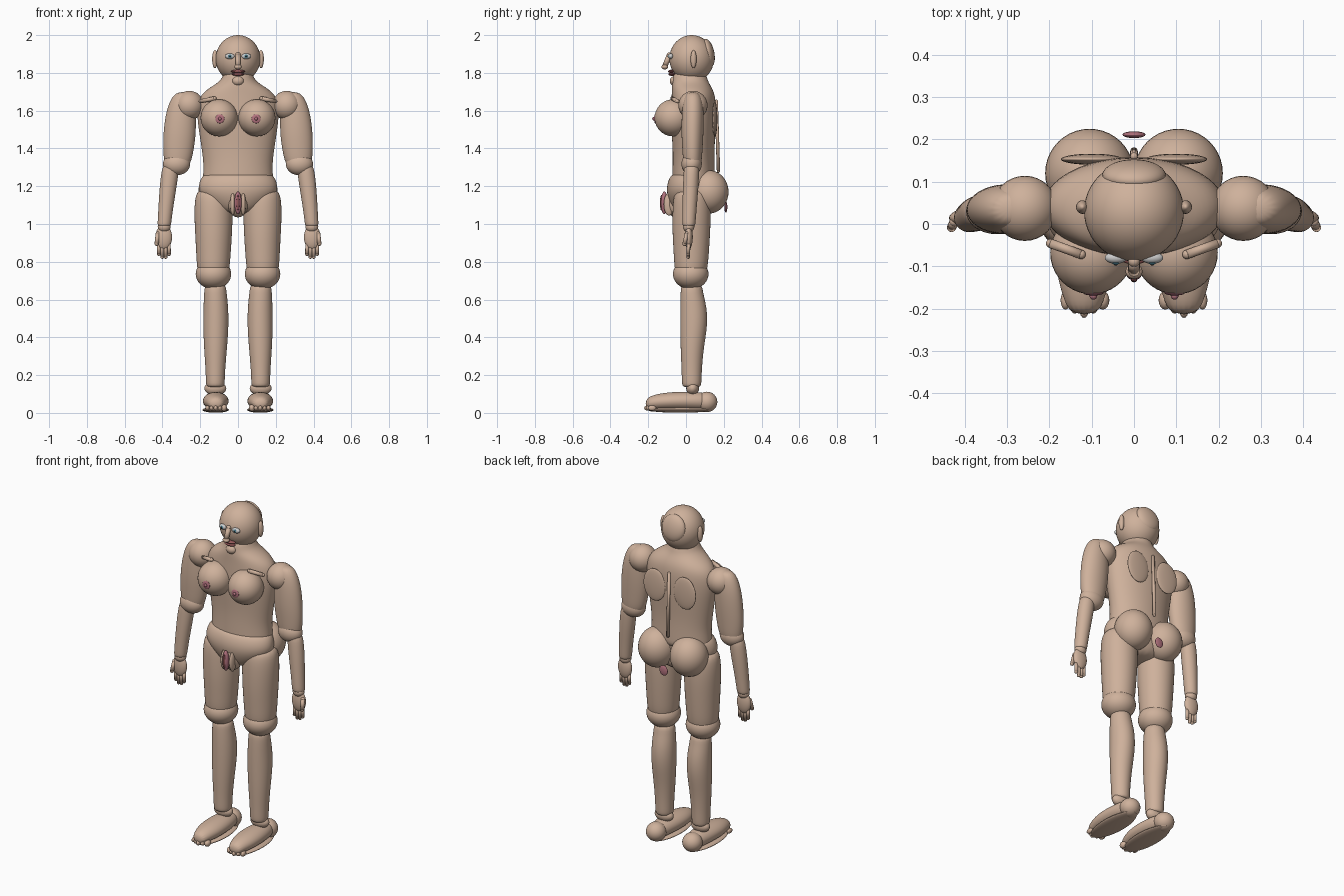
import bpy, math
from mathutils import Vector


def material(name, rgb):
    m = bpy.data.materials.new(name)
    m.diffuse_color = (*rgb, 1)
    return m


SKIN = material("skin", (0.62, 0.44, 0.33))
PINK = material("pink", (0.45, 0.17, 0.21))
LIP = material("lip", (0.30, 0.10, 0.10))
WHITE = material("eye_white", (0.9, 0.9, 0.9))
IRIS = material("iris", (0.10, 0.30, 0.40))
BLACK = material("pupil", (0.02, 0.02, 0.02))


def finish(ob, name, mat):
    ob.name = name
    ob.data.materials.append(mat)
    for p in ob.data.polygons:
        p.use_smooth = True
    return ob


def ball(name, loc, rad, mat=SKIN, rot=(0, 0, 0), seg=32):
    bpy.ops.mesh.primitive_uv_sphere_add(segments=seg, ring_count=seg // 2, location=loc, rotation=rot)
    ob = bpy.context.object
    ob.scale = rad
    return finish(ob, name, mat)


def loft(name, rings, axis="z", mat=SKIN, n=16, level=2):
    """Skin elliptical rings (x, y, z, r1, r2) stacked along z or y."""
    verts, faces = [], []
    for x, y, z, a, b in rings:
        for i in range(n):
            t = 2 * math.pi * i / n
            c, s = a * math.cos(t), b * math.sin(t)
            verts.append((x + c, y + s, z) if axis == "z" else (x + c, y, z + s))
    for r in range(len(rings) - 1):
        for i in range(n):
            j = (i + 1) % n
            faces.append((r * n + i, r * n + j, r * n + n + j, r * n + n + i))
    faces.append(tuple(range(n - 1, -1, -1)))
    faces.append(tuple(range((len(rings) - 1) * n, len(rings) * n)))
    if (rings[-1][2] < rings[0][2]) if axis == "z" else (rings[-1][1] > rings[0][1]):
        faces = [f[::-1] for f in faces]
    me = bpy.data.meshes.new(name)
    me.from_pydata(verts, [], faces)
    ob = bpy.data.objects.new(name, me)
    bpy.context.collection.objects.link(ob)
    mod = ob.modifiers.new("smooth", "SUBSURF")
    mod.levels = mod.render_levels = level
    return finish(ob, name, mat)


def rod(name, p, q, r, mat=SKIN):
    """Round-ended rod between two points."""
    p, q = Vector(p), Vector(q)
    d = q - p
    bpy.ops.mesh.primitive_cylinder_add(vertices=16, radius=r, depth=d.length, location=(p + q) / 2)
    ob = bpy.context.object
    ob.rotation_euler = d.to_track_quat("Z", "Y").to_euler()
    finish(ob, name, mat)
    for i, e in enumerate((p, q)):
        ball(f"{name}_end_{i}", e, (r, r, r), mat, seg=16)


# Torso from waist to neck
loft("torso", [(0, .04, 1.19, .19, .115), (0, .04, 1.25, .19, .115), (0, .04, 1.32, .186, .113),
               (0, .04, 1.40, .197, .113), (0, .04, 1.50, .213, .12), (0, .04, 1.60, .225, .122),
               (0, .04, 1.68, .21, .118), (0, .03, 1.725, .15, .108), (0, .02, 1.76, .085, .095),
               (0, .02, 1.82, .075, .085)])
# Pelvis
loft("pelvis", [(0, .03, 1.05, .09, .08), (0, .03, 1.10, .16, .115), (0, .02, 1.16, .212, .125),
                (0, .02, 1.21, .214, .124), (0, .03, 1.255, .196, .116), (0, .03, 1.27, .16, .09)])

# Head and face
ball("head", (0, .03, 1.875), (.118, .118, .125), seg=48)
ball("back_of_head", (0, .115, 1.905), (.075, .035, .077), rot=(math.radians(12), 0, 0))
ball("chin", (0, -.06, 1.757), (.032, .026, .026))
rod("nose_bridge", (0, -.088, 1.895), (0, -.112, 1.835), .014)
ball("nose_tip", (0, -.112, 1.832), (.02, .018, .014))
ball("upper_lip", (0, -.077, 1.808), (.037, .018, .009), LIP)
ball("lower_lip", (0, -.075, 1.793), (.034, .018, .009), LIP)

# Spine and midline details
rod("spine", (0, .16, 1.65), (0, .172, 1.28), .009)
ball("pubic_mound", (0, -.05, 1.11), (.055, .06, .075))
ball("inner_fold", (0, -.115, 1.112), (.019, .018, .06), PINK)
ball("inner_fold_core", (0, -.13, 1.112), (.008, .008, .042), LIP, seg=16)
ball("rear_detail", (0, .211, 1.09), (.027, .008, .03), PINK)

for s, side in ((-1, "right"), (1, "left")):
    def nm(part):
        return f"{side}_{part}"

    # Eye and ear
    ball(nm("eye"), (s * .043, -.08, 1.888), (.026, .014, .015), WHITE)
    ball(nm("iris"), (s * .043, -.091, 1.888), (.010, .005, .010), IRIS, seg=16)
    ball(nm("pupil"), (s * .043, -.095, 1.888), (.005, .003, .005), BLACK, seg=16)
    ball(nm("ear"), (s * .122, .04, 1.873), (.015, .016, .048))

    # Chest, collarbone, shoulder blade and buttock
    ball(nm("breast"), (s * .1, -.068, 1.562), (.098, .098, .098), seg=40)
    ball(nm("areola"), (s * .096, -.163, 1.557), (.024, .006, .024), PINK)
    ball(nm("nipple"), (s * .096, -.17, 1.557), (.009, .009, .009), PINK, seg=16)
    rod(nm("collarbone"), (s * .125, -.072, 1.665), (s * .197, -.046, 1.65), .011)
    ball(nm("shoulder_blade"), (s * .1, .153, 1.555), (.073, .013, .095))
    ball(nm("buttock"), (s * .105, .12, 1.17), (.105, .105, .115), seg=40)
    ball(nm("outer_fold"), (s * .028, -.09, 1.105), (.014, .028, .06))

    # Arm
    ball(nm("shoulder"), (s * .258, .037, 1.628), (.077, .077, .077))
    loft(nm("upper_arm"), [(s * .29, .036, 1.70, .035, .03), (s * .295, .036, 1.66, .065, .052),
                           (s * .303, .036, 1.58, .083, .06), (s * .309, .034, 1.48, .088, .06),
                           (s * .315, .034, 1.40, .084, .055), (s * .32, .034, 1.32, .072, .05),
                           (s * .325, .034, 1.29, .05, .035)])
    ball(nm("elbow"), (s * .325, .03, 1.318), (.072, .054, .06))
    loft(nm("forearm"), [(s * .352, .03, 1.33, .043, .04), (s * .362, .028, 1.26, .047, .042),
                         (s * .372, .024, 1.18, .045, .042), (s * .384, .018, 1.07, .039, .038),
                         (s * .390, .015, 1.00, .037, .036), (s * .391, .015, .985, .034, .032)])
    ball(nm("wrist"), (s * .391, .014, .985), (.034, .03, .03))
    ball(nm("palm"), (s * .393, .014, .93), (.044, .022, .065))
    for i, (dx, tip) in enumerate(((-.027, .84), (-.009, .825), (.009, .825), (.027, .84))):
        rod(nm(f"finger_{i}"), (s * (.393 + dx), .014, .90), (s * (.392 + dx), .012, tip), .0095)
    rod(nm("thumb"), (s * .425, .005, .95), (s * .431, -.008, .895), .011)

    # Leg
    loft(nm("thigh"), [(s * .125, .03, 1.19, .085, .08), (s * .128, .03, 1.14, .103, .1),
                       (s * .13, .03, 1.05, .104, .104), (s * .129, .028, .95, .1, .102),
                       (s * .13, .028, .84, .093, .095), (s * .131, .026, .74, .087, .088),
                       (s * .131, .026, .71, .06, .06)])
    ball(nm("knee"), (s * .13, .025, .735), (.094, .094, .08), seg=40)
    loft(nm("shin"), [(s * .12, .03, .69, .055, .056), (s * .12, .03, .64, .061, .06),
                      (s * .117, .04, .56, .067, .072), (s * .117, .042, .46, .069, .074),
                      (s * .119, .032, .34, .062, .062), (s * .12, .03, .22, .052, .054),
                      (s * .12, .03, .15, .051, .053), (s * .12, .03, .135, .045, .046)])
    ball(nm("ankle"), (s * .12, .035, .13), (.058, .034, .037))

    # Foot, sole, heel and toes
    loft(nm("foot"), [(s * .118, .13, .06, .03, .035), (s * .118, .09, .062, .055, .048),
                      (s * .118, 0, .064, .07, .05), (s * .118, -.10, .062, .071, .048),
                      (s * .118, -.17, .057, .052, .04), (s * .118, -.215, .048, .034, .028)], axis="y")
    ball(nm("heel"), (s * .12, .11, .058), (.056, .056, .054))
    ball(nm("sole"), (s * .118, -.03, .016), (.07, .175, .015))
    for i in range(5):
        dx = .044 - i * .022
        r = .016 if i == 4 else .0115
        ball(nm(f"toe_{i}"), (s * (.118 + dx), -.20 + abs(dx) * .45, .026), (r, .022, r + .003), seg=16)
